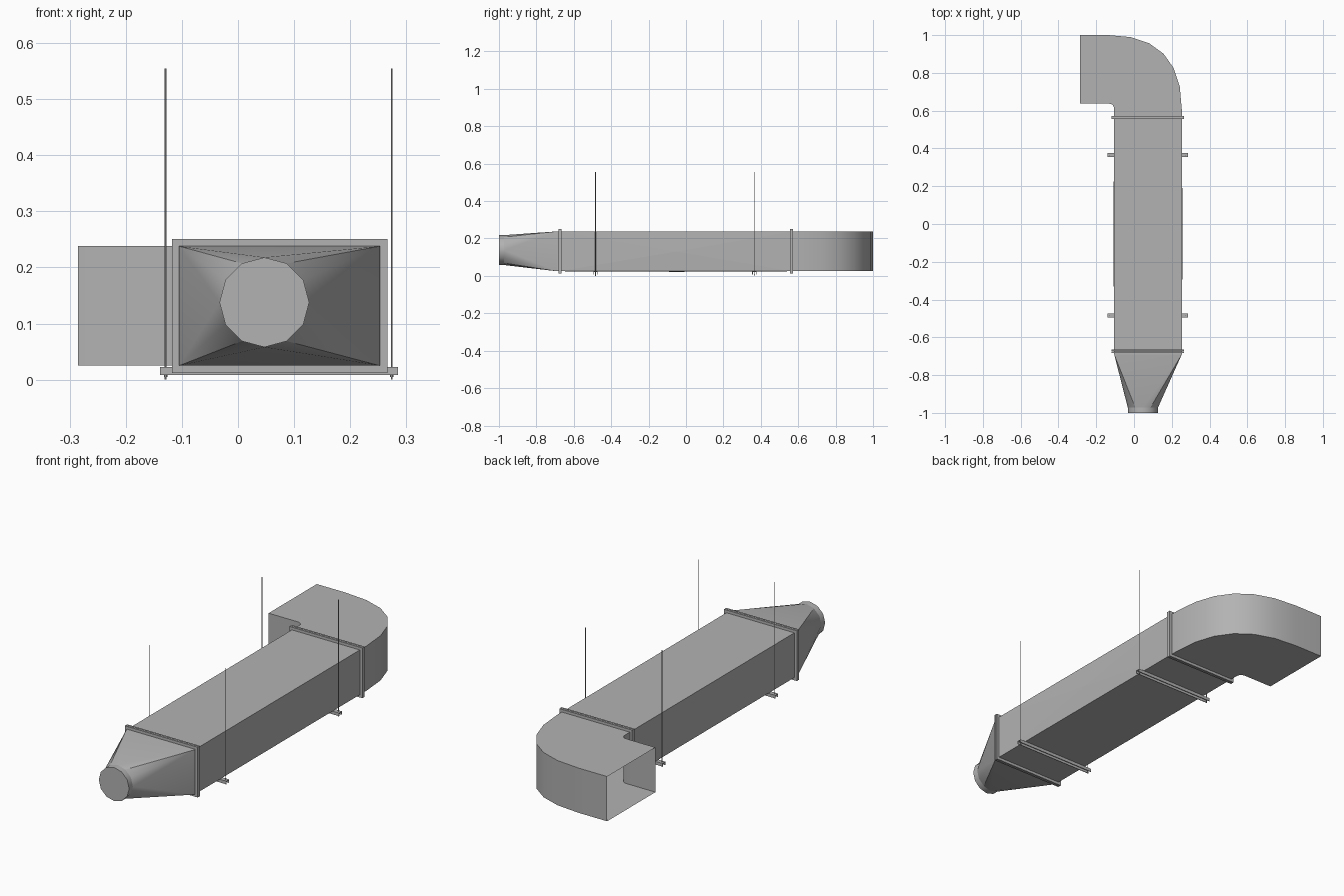
import bpy, bmesh, math
from mathutils import Vector

if "Cube" in bpy.data.objects:
    bpy.data.objects.remove(bpy.data.objects["Cube"])

X0, X1, Z0, Z1 = -0.105, 0.253, 0.025, 0.238
CX, CZ = 0.047, 0.138

# dull galvanised grey
metal = bpy.data.materials.new("galvanised_grey")
metal.diffuse_color = (0.45, 0.45, 0.45, 1)
metal.use_nodes = True
metal.node_tree.nodes["Principled BSDF"].inputs["Base Color"].default_value = metal.diffuse_color


def make(name, verts, faces, smooth=None):
    me = bpy.data.meshes.new(name)
    me.from_pydata([tuple(v) for v in verts], [], faces)
    me.materials.append(metal)
    bm = bmesh.new()
    bm.from_mesh(me)
    bmesh.ops.remove_doubles(bm, verts=bm.verts, dist=1e-5)
    bmesh.ops.recalc_face_normals(bm, faces=bm.faces)
    bm.to_mesh(me)
    bm.free()
    ob = bpy.data.objects.new(name, me)
    bpy.context.collection.objects.link(ob)
    if smooth:
        bpy.ops.object.select_all(action='DESELECT')
        ob.select_set(True)
        bpy.context.view_layer.objects.active = ob
        bpy.ops.object.shade_smooth_by_angle(angle=math.radians(smooth))
    return ob


def loft(name, rings, smooth=None, caps=False):
    """Skin closed rings of equal length."""
    n = len(rings[0])
    verts = [v for r in rings for v in r]
    faces = [(i*n + j, i*n + (j+1) % n, (i+1)*n + (j+1) % n, (i+1)*n + j)
             for i in range(len(rings) - 1) for j in range(n)]
    if caps:
        faces += [tuple(range(n)), tuple(range(len(verts) - n, len(verts)))]
    return make(name, verts, faces, smooth)


def rect(y, g=0.0):
    return [(X0-g, y, Z0-g), (X1+g, y, Z0-g), (X1+g, y, Z1+g), (X0-g, y, Z1+g)]


def cylinder(name, x, y, z0, z1, r, n):
    ring = [(x + r*math.cos(2*math.pi*i/n), y + r*math.sin(2*math.pi*i/n)) for i in range(n)]
    loft(name, [[(a, b, z) for a, b in ring] for z in (z0, z1)], caps=True)


# straight duct, with slightly bulged side and bottom panels
YA, YB = -0.674, 0.564
v = rect(YA) + rect(YB)
ym = -0.05
v += [(CX + 0.027, ym, Z0 - 0.003), (X1 + 0.004, ym, 0.13), (X0 - 0.004, ym, 0.13)]
f = [(2, 3, 7, 6)]
for (a, b), c in (((0, 1), 8), ((1, 2), 9), ((3, 0), 10)):
    f += [(a, b, c), (b, b+4, c), (b+4, a+4, c), (a+4, a, c)]
make("straight_duct", v, f)


# elbow, swept between an inner and an outer curve
def curve(p, q, c, n=6):
    p, q, c = Vector(p), Vector(q), Vector(c)
    return [p*(1-t)**2 + c*2*t*(1-t) + q*t*t for t in (i/n for i in range(n+1))]


inner = [Vector((X0, YB))] + curve((X0, 0.607), (-0.135, 0.637), (X0, 0.637)) + [Vector((-0.285, 0.637))]
outer = [Vector((X1, YB))] + curve((X1, 0.607), (-0.135, 1.0), (X1, 1.0)) + [Vector((-0.285, 1.0))]
loft("elbow", [[(a.x, a.y, Z0), (b.x, b.y, Z0), (b.x, b.y, Z1), (a.x, a.y, Z1)]
               for a, b in zip(inner, outer)], smooth=30)


# rectangle to round transition
def circle(y, r=0.08):
    return [(CX + r*math.cos(i*math.pi/6), y, CZ + r*math.sin(i*math.pi/6)) for i in range(12)]


YT, YC = -0.69, -0.972
corners = [(X1, YT, Z1), (X0, YT, Z1), (X0, YT, Z0), (X1, YT, Z0)]
v = corners + circle(YC)
f = []
for q in range(4):
    f += [(q, 4 + q*3 + k, 4 + (q*3 + k + 1) % 12) for k in range(3)]
    f.append((q, (q+1) % 4, 4 + (q*3 + 3) % 12))
ob = make("transition", v, f, smooth=35)
# hard creases from the corners separate top and bottom from the rounded sides
creases = {(0, 6), (1, 8), (2, 12), (3, 14)}
for e in ob.data.edges:
    if tuple(sorted(e.vertices)) in creases:
        e.use_edge_sharp = True
loft("transition_neck", [rect(YT), rect(YA)])

# round collar with closed end
v = circle(YC) + circle(-1.0)
f = [(i, (i+1) % 12, 12 + (i+1) % 12, 12 + i) for i in range(12)] + [tuple(range(12, 24))]
make("round_collar", v, f, smooth=35)

# paired flange frames at both joints
for label, yj in (("front", YA), ("back", YB)):
    for k, s in enumerate((-1, 1)):
        ya, yb = yj + s*0.001, yj + s*0.009
        loft(f"{label}_flange_{k+1}",
             [rect(ya), rect(ya, 0.013), rect(yb, 0.013), rect(yb), rect(ya)])

# trapeze hangers: channel rail, threaded rods and nuts
for label, y in (("front", -0.484), ("back", 0.365)):
    w, t, lo, hi = 0.011, 0.003, 0.008, 0.023
    prof = [(-w, lo), (-w, hi), (w, hi), (w, lo), (w-t, lo), (w-t, hi-t), (-w+t, hi-t), (-w+t, lo)]
    loft(f"{label}_channel_rail", [[(x, y + a, z) for a, z in prof] for x in (-0.139, 0.285)], caps=True)
    for side, x in (("left", -0.129), ("right", 0.274)):
        cylinder(f"{label}_{side}_rod", x, y, 0.0, 0.555, 0.0016, 8)
        cylinder(f"{label}_{side}_nut", x, y, 0.005, 0.008, 0.003, 6)
